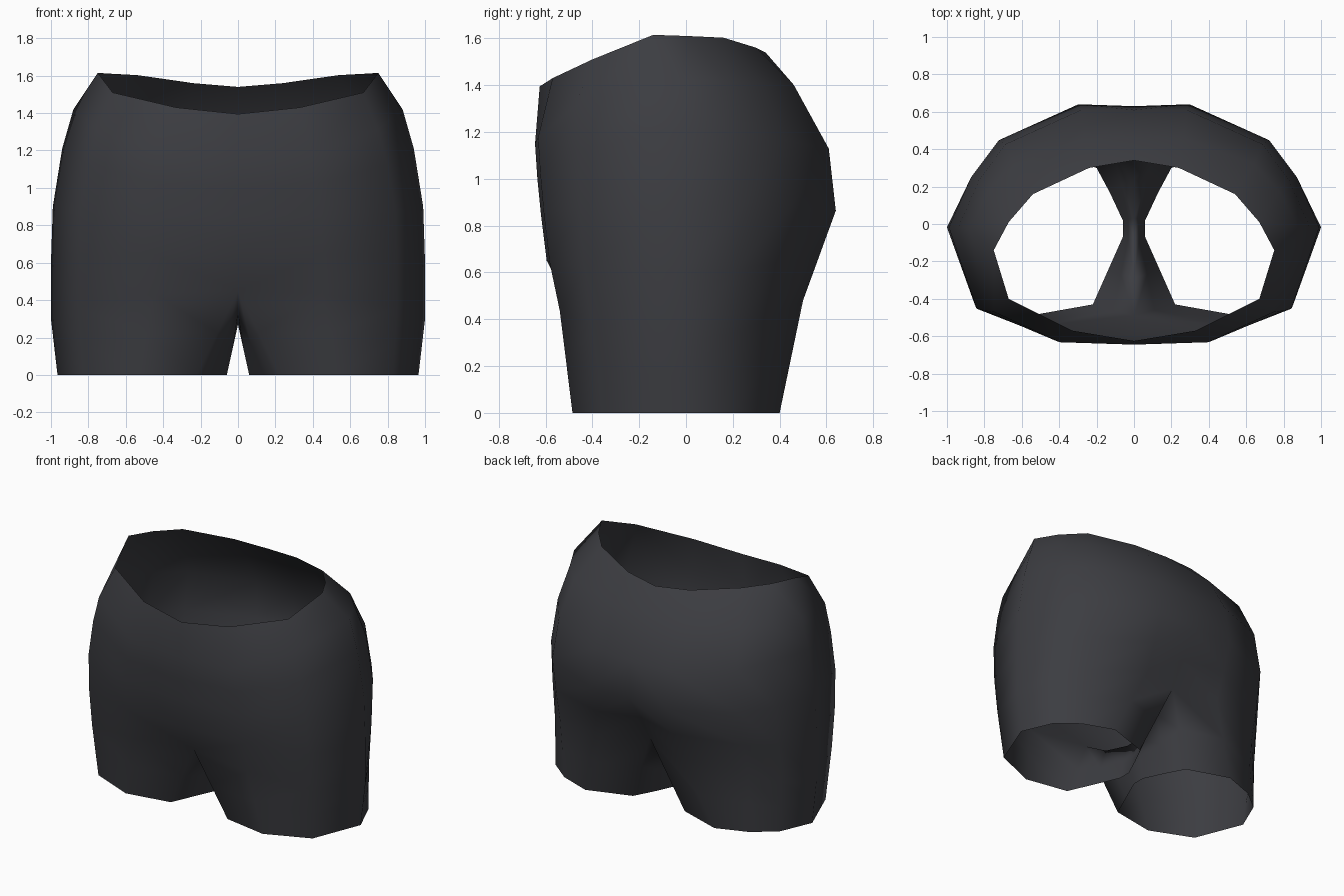
import bpy
import bmesh
from mathutils import Vector

default = bpy.data.objects.get("Cube")
if default:
    bpy.data.objects.remove(default, do_unlink=True)

# Dark cloth
cloth = bpy.data.materials.new("charcoal_cloth")
cloth.use_nodes = True
colour = (0.045, 0.046, 0.053, 1)
cloth.diffuse_color = colour
shader = cloth.node_tree.nodes["Principled BSDF"]
shader.inputs["Base Color"].default_value = colour
shader.inputs["Roughness"].default_value = 0.9

# Waist opening of the left half, front centre to back centre
waist = [(0, -.625, 1.395), (.33, -.57, 1.43), (.67, -.4, 1.51), (.75, -.14, 1.615),
         (.67, .01, 1.61), (.54, .16, 1.603), (.24, .3, 1.56), (0, .34, 1.54)]

# Unit hip section and how far each column follows the side height
section = [(0, -1), (.45, -.98), (.85, -.73), (1, -.03),
           (.88, .39), (.73, .7), (.3, 1), (0, 1)]
side_follow = [0, .1, .6, 1, .8, .5, .1, 0]

# Each row: front (y, z), side (x, z), back (y, z), centre dents (front, back)
hip_rows = [
    ((.645, 1.15), (.88, 1.42), (.46, 1.4), (0, 0)),
    ((.635, 1.0), (.94, 1.21), (.61, 1.12), (0, 0)),
    ((.62, .85), (.99, .9), (.64, .86), (0, .01)),
    ((.595, .65), (1, .6), (.57, .68), (0, .07)),
    ((.55, .45), (1, .3), (.5, .5), (.06, .1)),
]

# Crotch seam, back to front, closing the top of the leg
seam = [(0, .24, .37), (0, .03, .27), (0, -.07, .27), (0, -.29, .33)]

# Leg hem, same column order followed by the inner thigh
hem = [(.22, -.43), (.53, -.485), (.83, -.36), (.965, -.02), (.87, .2), (.72, .32),
       (.5, .4), (.2, .3), (.13, .17), (.06, .02), (.06, -.07), (.14, -.25)]


def hip_row(front, side, back, dents):
    """Fit the unit section to one set of front, side and back points."""
    points = []
    for column, ((ux, uy), follow) in enumerate(zip(section, side_follow)):
        half, z_end = (front[0], front[1]) if uy < 0 else (back[0], back[1])
        y = uy * half
        if column == 0:
            y += dents[0]
        elif column == len(section) - 1:
            y -= dents[1]
        points.append((ux * side[0], y, z_end + (side[1] - z_end) * follow))
    return points


def bridge(bm, upper, lower, closed):
    """Join two rows of vertices with outward-facing quads."""
    count = len(upper)
    for i in range(count if closed else count - 1):
        j = (i + 1) % count
        bm.faces.new((lower[i], lower[j], upper[j], upper[i]))


bm = bmesh.new()


def add_row(points):
    return [bm.verts.new(p) for p in points]


# Hips
row = add_row(waist)
for settings in hip_rows:
    lower = add_row(hip_row(*settings))
    bridge(bm, row, lower, False)
    row = lower

# Leg, from the crotch seam down to the hem
row += add_row(seam)
top = [v.co.copy() for v in row]
bottom = [Vector((x, y, 0)) for x, y in hem]
for blend in (.5, 1):
    lower = add_row([a.lerp(b, blend) for a, b in zip(top, bottom)])
    bridge(bm, row, lower, True)
    row = lower

for face in bm.faces:
    face.smooth = True
mesh = bpy.data.meshes.new("shorts")
bm.to_mesh(mesh)
bm.free()
mesh.materials.append(cloth)
shorts = bpy.data.objects.new("shorts", mesh)
bpy.context.collection.objects.link(shorts)

# Right half
mirror = shorts.modifiers.new("mirror", "MIRROR")
mirror.use_axis[0] = True
mirror.use_clip = True
mirror.merge_threshold = 0.001
